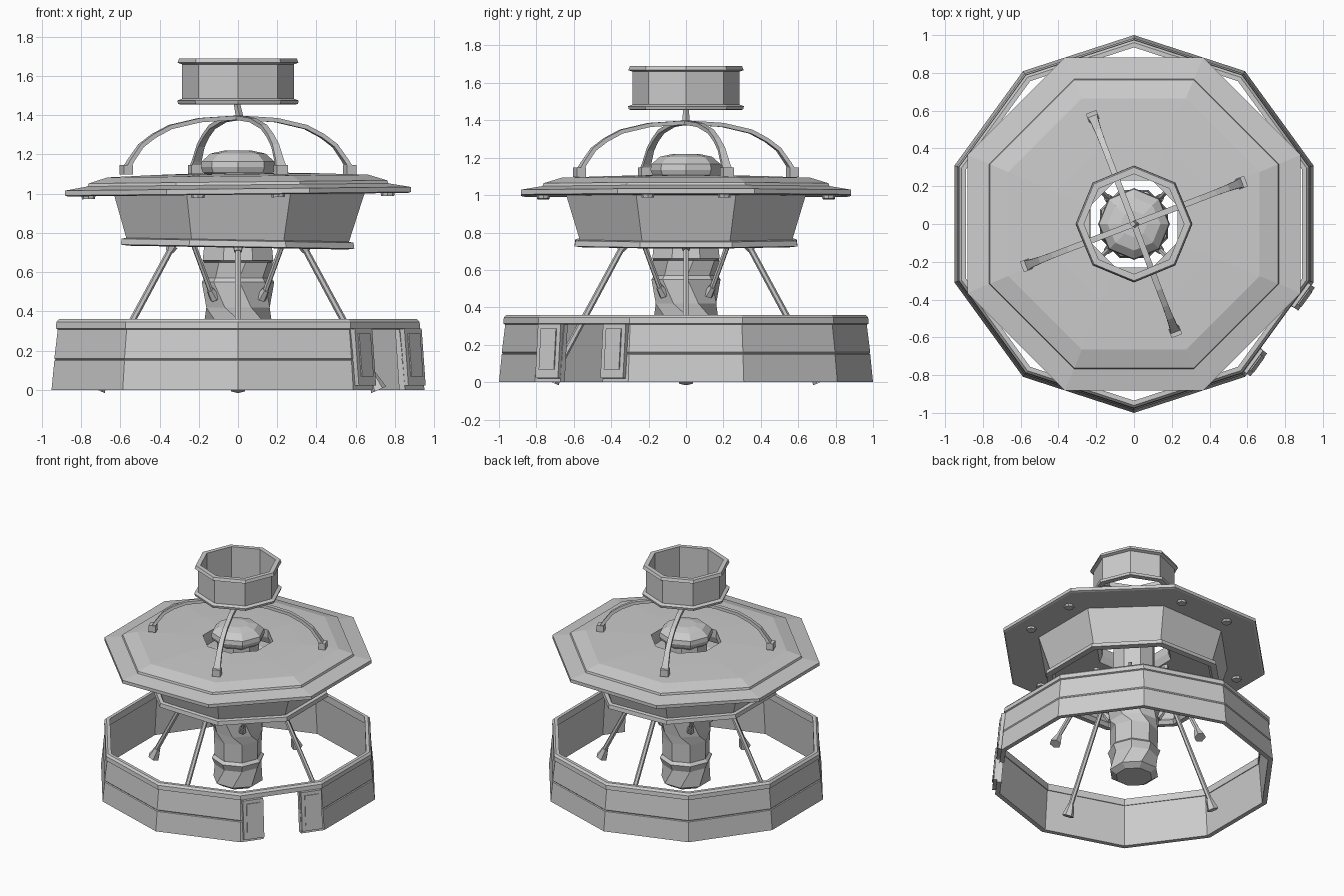
import bpy, bmesh
from math import sin, cos, tan, radians, pi, hypot
from mathutils import Matrix, Vector

if "Cube" in bpy.data.objects:
    bpy.data.objects.remove(bpy.data.objects["Cube"])


def finish(name, bm):
    bmesh.ops.recalc_face_normals(bm, faces=bm.faces)
    me = bpy.data.meshes.new(name)
    bm.to_mesh(me)
    bm.free()
    ob = bpy.data.objects.new(name, me)
    bpy.context.collection.objects.link(ob)
    return ob


def polygon(n, phase):
    return [(cos(radians(phase) + 2 * pi * i / n), sin(radians(phase) + 2 * pi * i / n)) for i in range(n)]


def lathe(name, plan, profile, loop=True, full=True, twist=None):
    """Sweep an (r, z) profile around a unit plan outline, capping whatever stays open."""
    bm = bmesh.new()
    rows = []
    for j, (r, z) in enumerate(profile):
        m = Matrix.Rotation(radians(twist[j]) if twist else 0, 3, 'Z')
        rows.append([bm.verts.new(m @ Vector((x * r, y * r, z))) for x, y in plan])
    n, k = len(plan), len(profile)
    for j in range(k if loop else k - 1):
        a, b = rows[j], rows[(j + 1) % k]
        for i in range(n if full else n - 1):
            bm.faces.new((a[i], a[(i + 1) % n], b[(i + 1) % n], b[i]))
    if not loop:
        bm.faces.new(rows[0])
        bm.faces.new(rows[-1])
    if not full:
        bm.faces.new([r[0] for r in rows])
        bm.faces.new([r[-1] for r in rows])
    return finish(name, bm)


def rod(bm, p, q, r1, r2, n=6):
    p, q = Vector(p), Vector(q)
    rot = (q - p).to_track_quat('Z', 'Y').to_matrix().to_4x4()
    bmesh.ops.create_cone(bm, cap_ends=True, segments=n, radius1=r1, radius2=r2, depth=(q - p).length,
                          matrix=Matrix.Translation((p + q) / 2) @ rot)


def box(bm, m, size):
    bmesh.ops.create_cube(bm, size=1, matrix=m @ Matrix.Diagonal((*size, 1)))


def polar(r, a, z):
    return (r * cos(radians(a)), r * sin(radians(a)), z)


# Ten-sided base wall, left open in the middle of the front-right face
DOOR = -36
GAP = 0.14
deca = polygon(10, -18)
apo = cos(pi / 10)


def on_face(s):
    a = radians(DOOR)
    return (apo * cos(a) - s * sin(a), apo * sin(a) + s * cos(a))


lathe("base_wall", [on_face(GAP)] + deca + [on_face(-GAP)],
      [(1.0, 0), (.985, .148), (.979, .153), (.985, .16), (.965, .32), (.94, .32), (.965, 0)], full=False)
lathe("base_top_lip", deca, [(.966, .308), (.977, .313), (.974, .345), (.96, .36), (.935, .36), (.935, .308)])

# Raised frames on either side of the opening
bm = bmesh.new()
for s in (-1, 1):
    m = (Matrix.Rotation(radians(DOOR), 4, 'Z') @ Matrix.Translation((.935, s * .215, .165))
         @ Matrix.Rotation(radians(-5), 4, 'Y'))
    box(bm, m, (.05, .15, .29))
    box(bm, m @ Matrix.Translation((.007, 0, .01)), (.05, .10, .22))
finish("door_frames", bm)

# Central column of twisted octagonal sections
octa = polygon(8, 22.5)
octv = polygon(8, 0)
lathe("column", octa,
      [(.13, 0), (.175, .03), (.165, .15), (.185, .2), (.165, .22), (.17, .36), (.175, .42),
       (.185, .55), (.17, .57), (.18, .65), (.195, .66), (.185, .75), (.15, .78), (.15, 1.1)],
      loop=False, twist=[0, 0, 22, 22, 22, 22, 0, -20, -20, -10, 0, 0, 0, 0])
lathe("dome_cap", octv,
      [(.14, 1.08), (.18, 1.11), (.19, 1.135), (.185, 1.165), (.14, 1.205), (.07, 1.22)],
      loop=False)

# Long legs to the ground, and short struts from the bowl to the column
bm = bmesh.new()
for k in range(4):
    a = 90 * k
    rod(bm, polar(.33, a, .74), polar(.71, a, .035), .016, .018)
    rod(bm, polar(.335, a, .735), polar(.35, a, .705), .03, .02)
    rod(bm, polar(.685, a, .075), polar(.718, a, 0), .022, .042)
finish("legs", bm)
bm = bmesh.new()
for k in range(4):
    a = 45 + 90 * k
    rod(bm, polar(.32, a, .74), polar(.185, a, .48), .014, .014)
    rod(bm, polar(.20, a, .51), polar(.165, a, .465), .02, .028)
finish("column_struts", bm)

# Open octagonal bowl under the disc, tilted very slightly
bowl = lathe("bowl", octa, [(.70, .15), (.615, -.11), (.64, -.115), (.645, -.145), (.60, -.15),
                            (.58, -.125), (.60, -.10), (.675, .15)])
bowl.location.z = .875
bowl.rotation_euler.y = radians(1)

# Large octagonal disc with a stepped top and a central hole
disc = lathe("disc", octa, [(.94, -.03), (.955, -.025), (.955, .0), (.83, .02), (.825, .035), (.72, .065),
                            (.45, .075), (.25, .08), (.25, .02), (.27, -.03)])
disc.location.z = 1.025
disc.rotation_euler.y = radians(-.6)
bm = bmesh.new()
for k in range(4):
    for d in (-15, 15):
        a = 90 * k + d
        rod(bm, polar(.79, a, 0), polar(.79, a, -.045), .04, .033, 8)
bolts = finish("disc_bolts", bm)
bolts.location.z = 1.025
bolts.rotation_euler.y = radians(-.6)

# Four arched arms with square feet meeting above the dome
arch = [(.61, 1.13, .028), (.585, 1.17, .022), (.53, 1.245, .018), (.46, 1.295, .016),
        (.37, 1.34, .016), (.21, 1.375, .016), (0, 1.388, .016)]
bm = bmesh.new()
for k in range(4):
    turn = Matrix.Rotation(radians(21 + 90 * k), 4, 'Z')
    rows = []
    for i, (r, z, w) in enumerate(arch):
        a, b = arch[max(i - 1, 0)], arch[min(i + 1, len(arch) - 1)]
        tx, tz = b[0] - a[0], b[1] - a[1]
        ln = hypot(tx, tz)
        nx, nz = tz / ln * .011, -tx / ln * .011
        rows.append([bm.verts.new(turn @ Vector((r + sn * nx, sw * w, z + sn * nz)))
                     for sn, sw in ((1, 1), (1, -1), (-1, -1), (-1, 1))])
    for a, b in zip(rows, rows[1:]):
        for i in range(4):
            bm.faces.new((a[i], a[(i + 1) % 4], b[(i + 1) % 4], b[i]))
    bm.faces.new(rows[0])
    bm.faces.new(rows[-1])
    box(bm, turn @ Matrix.Translation((.61, 0, 1.122)), (.05, .06, .05))
finish("arched_arms", bm)

# Short post and the open octagonal ring on top
bm = bmesh.new()
rod(bm, (.012, 0, 1.375), (-.006, 0, 1.46), .02, .016, 4)
finish("top_post", bm)
lathe("top_ring", octv, [(.285, 1.455), (.305, 1.457), (.31, 1.475), (.285, 1.485), (.285, 1.66), (.308, 1.668),
                         (.30, 1.69), (.265, 1.69), (.265, 1.455)])
